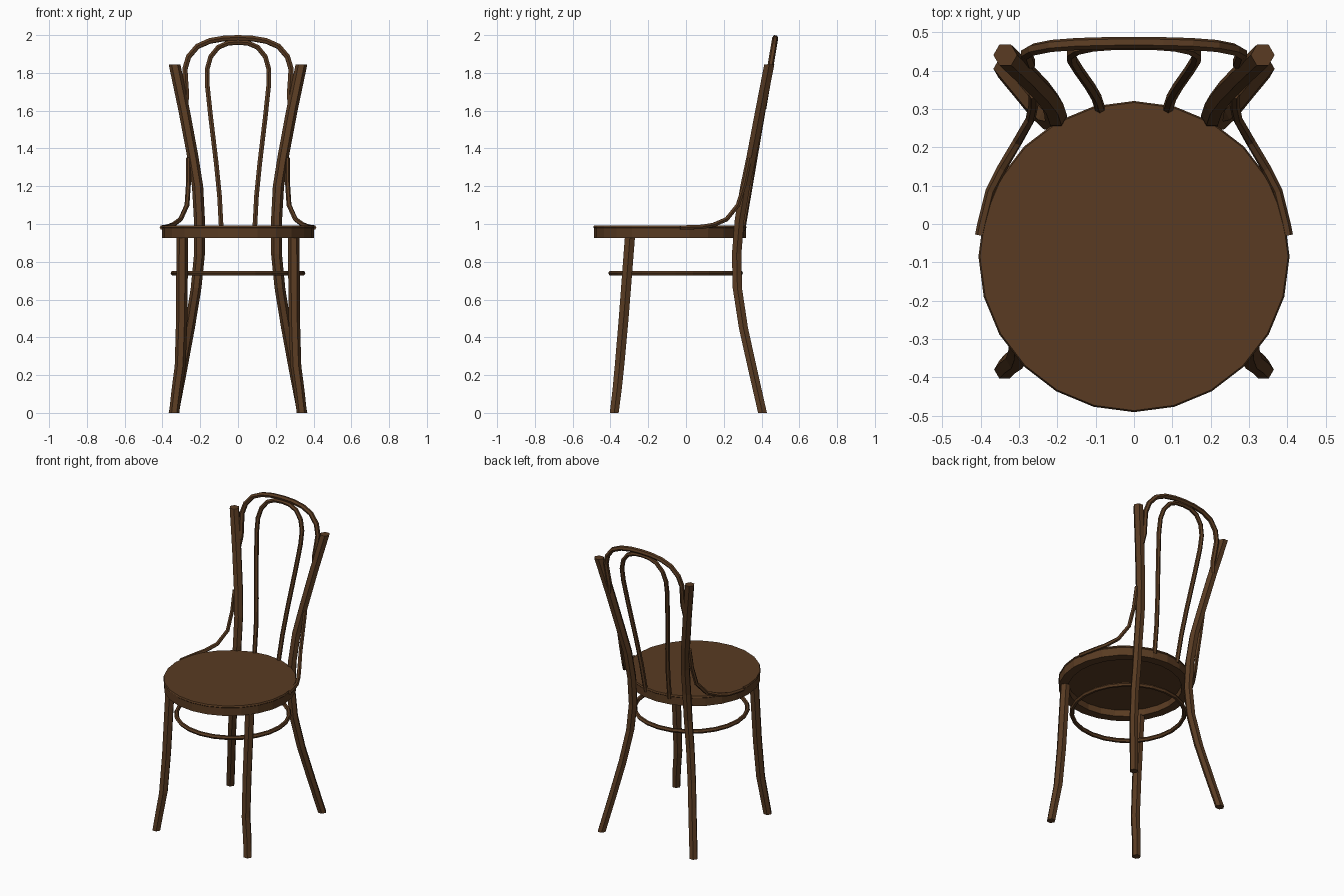
import bpy, bmesh, math
from mathutils import Vector

if "Cube" in bpy.data.objects:
    bpy.data.objects.remove(bpy.data.objects["Cube"])

wood = bpy.data.materials.new("dark brown wood")
wood.diffuse_color = (0.1, 0.044, 0.016, 1)
wood.use_nodes = True
wood.node_tree.nodes["Principled BSDF"].inputs["Base Color"].default_value = wood.diffuse_color


def finish(name, bm):
    bmesh.ops.recalc_face_normals(bm, faces=bm.faces)
    me = bpy.data.meshes.new(name)
    bm.to_mesh(me)
    bm.free()
    me.materials.append(wood)
    ob = bpy.data.objects.new(name, me)
    bpy.context.collection.objects.link(ob)
    return ob


def tube(name, pts, r, ref, sides=6, level=False):
    """Sweep a polygon along points; r may run from (start, end)."""
    pts = [Vector(p) for p in pts]
    n = len(pts)
    r0, r1 = r if isinstance(r, tuple) else (r, r)
    bm = bmesh.new()
    rings = []
    for i, p in enumerate(pts):
        t = (pts[min(i + 1, n - 1)] - pts[max(i - 1, 0)]).normalized()
        if level:
            t = Vector((0, 0, 1))
        u = Vector(ref)
        u = (u - t * u.dot(t)).normalized()
        v = t.cross(u)
        rad = r0 + (r1 - r0) * i / (n - 1)
        angles = [2 * math.pi * k / sides for k in range(sides)]
        rings.append([bm.verts.new(p + rad * (u * math.cos(a) + v * math.sin(a))) for a in angles])
    for a, b in zip(rings, rings[1:]):
        for k in range(sides):
            j = (k + 1) % sides
            bm.faces.new((a[k], a[j], b[j], b[k]))
    bm.faces.new(rings[0])
    bm.faces.new(rings[-1])
    return finish(name, bm)


def lathe(name, profile, y, closed, segs=24):
    """Spin an (r, z) profile around a vertical axis at the given y."""
    bm = bmesh.new()
    cols = []
    for i in range(segs):
        a = 2 * math.pi * i / segs
        cols.append([bm.verts.new((q * math.cos(a), y + q * math.sin(a), z)) for q, z in profile])
    m = len(profile)
    for i in range(segs):
        a, b = cols[i], cols[(i + 1) % segs]
        for k in range(m if closed else m - 1):
            j = (k + 1) % m
            bm.faces.new((a[k], b[k], b[j], a[j]))
    if not closed:
        bm.faces.new([c[0] for c in cols])
        bm.faces.new([c[-1] for c in cols])
    return finish(name, bm)


def back_y(z):
    # lean of the backrest plane
    return 0.475 - (2 - z) * 0.17


def arch(name, half, r):
    pts = [(-x, back_y(z), z) for x, z in half] + [(x, back_y(z), z) for x, z in half[-2::-1]]
    return tube(name, pts, r, (0, 1, -0.17))


# seat with a hollow underside
lathe("seat", [(0.345, 0.968), (0.345, 0.925), (0.402, 0.925), (0.402, 0.978),
               (0.406, 0.982), (0.402, 0.992)], -0.085, False)

# round stretcher under the seat
ring = [(0.343 + 0.014 * math.cos(k * math.pi / 3), 0.74 + 0.014 * math.sin(k * math.pi / 3))
        for k in range(6)]
lathe("stretcher_ring", ring, -0.055, True)

for side, s in (("left", -1), ("right", 1)):
    # front legs with flared feet
    leg = [(0.338, -0.38, 0), (0.324, -0.365, 0.12), (0.306, -0.352, 0.25),
           (0.298, -0.33, 0.5), (0.295, -0.297, 0.93)]
    tube("front_leg_" + side, [(s * x, y, z) for x, y, z in leg], (0.027, 0.031), (1, 0, 0), level=True)

    # one bent piece: back leg and backrest post
    post = [(0.34, 0.405, 0), (0.298, 0.355, 0.22), (0.256, 0.304, 0.45),
            (0.222, 0.272, 0.66), (0.204, 0.268, 0.84), (0.204, 0.283, 1.02),
            (0.214, 0.313, 1.2), (0.24, 0.347, 1.36), (0.285, 0.393, 1.6), (0.336, 0.441, 1.845)]
    tube("back_post_" + side, [(s * x, y, z) for x, y, z in post], (0.027, 0.031), (1, 0, 0), level=True)

    # curved brace from post to seat rim
    brace = [(0.262, 0.338, 1.35), (0.262, 0.312, 1.22), (0.27, 0.275, 1.1),
             (0.304, 0.215, 1.025), (0.345, 0.145, 0.995), (0.375, 0.085, 0.985),
             (0.396, 0.0, 0.982), (0.402, -0.03, 0.982)]
    tube("brace_" + side, [(s * x, y, z) for x, y, z in brace], 0.013, (1, 0, 0))

# outer and inner arches of the backrest
arch("outer_back_arch", [(0.282, 1.61), (0.272, 1.68), (0.277, 1.75), (0.281, 1.82), (0.262, 1.885),
                         (0.215, 1.94), (0.15, 1.969), (0.075, 1.982), (0, 1.985)], 0.016)
arch("inner_back_arch", [(0.088, 0.965), (0.098, 1.15), (0.115, 1.32), (0.145, 1.57), (0.162, 1.73),
                         (0.163, 1.82), (0.145, 1.885), (0.105, 1.935), (0.055, 1.957), (0, 1.962)], 0.014)
